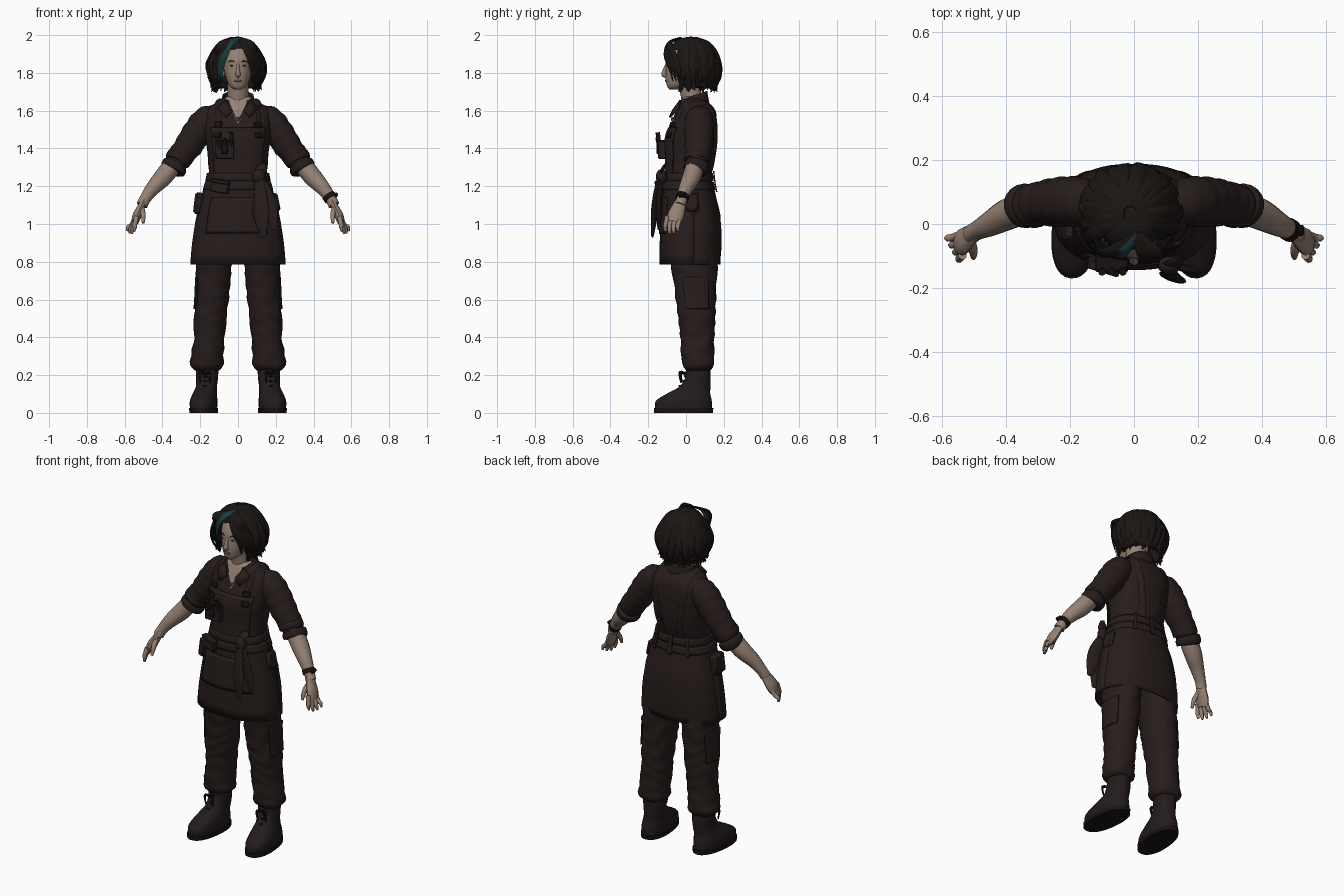
import bpy, bmesh, math, random
from mathutils import Vector, Matrix
from mathutils.bvhtree import BVHTree

random.seed(4)
if "Cube" in bpy.data.objects:
    bpy.data.objects.remove(bpy.data.objects["Cube"])


def material(name, *rgb):
    m = bpy.data.materials.new(name)
    m.use_nodes = True
    m.diffuse_color = (*rgb, 1)
    m.node_tree.nodes["Principled BSDF"].inputs["Base Color"].default_value = (*rgb, 1)
    return m


cloth = material("dark brown cloth", .020, .012, .0115)
leather = material("dark boot leather", .017, .011, .011)
seam = material("black trim", .009, .006, .006)
hair = material("black hair", .011, .008, .007)
teal = material("teal hair streak", .012, .045, .045)
skin = material("skin", .30, .22, .17)
lip = material("lips", .2, .12, .1)
metal = material("dull metal", .06, .055, .05)
parts = []


def finish(name, bm, mat, thick=0, bevel=0):
    bmesh.ops.recalc_face_normals(bm, faces=bm.faces)
    mesh = bpy.data.meshes.new(name)
    bm.to_mesh(mesh)
    bm.free()
    mesh.materials.append(mat)
    obj = bpy.data.objects.new(name, mesh)
    bpy.context.collection.objects.link(obj)
    if thick:
        mod = obj.modifiers.new("thickness", "SOLIDIFY")
        mod.thickness, mod.offset = thick, 0
    if bevel:
        obj.modifiers.new("soft edges", "BEVEL").width = bevel
    parts.append(obj)
    return obj


def build(name, grids, mat, closed=True, thick=0):
    """Skin each grid of point rows; closed grids are tubes with end caps."""
    bm = bmesh.new()
    for rows in grids:
        vs = [[bm.verts.new(p) for p in row] for row in rows]
        n = len(vs[0])
        for low, high in zip(vs, vs[1:]):
            for i in range(n if closed else n - 1):
                j = (i + 1) % n
                bm.faces.new((low[i], low[j], high[j], high[i]))
        if closed and not thick:
            bm.faces.new(vs[0])
            bm.faces.new(vs[-1])
    return finish(name, bm, mat, thick)


def spline(keys, sub=5):
    ext = [keys[0], *keys, keys[-1]]
    out = []
    for quad in zip(ext, ext[1:], ext[2:], ext[3:]):
        for i in range(sub):
            t = i / sub
            out.append([q + t / 2 * (r - p + t * (2 * p - 5 * q + 4 * r - s + t * (3 * (q - r) + s - p)))
                        for p, q, r, s in zip(*quad)])
    return out + [list(keys[-1])]


def sample(curve, z):
    for lo, hi in zip(curve, curve[1:]):
        if z <= hi[0]:
            break
    t = min(1, max(0, (z - lo[0]) / (hi[0] - lo[0] or 1)))
    return [a + (b - a) * t for a, b in zip(lo, hi)]


def wrap(keys, z0, z1, a0=0, a1=360, lift=0, steps=14, n=32, power=2.3, fold=0, side=1):
    """Rows of a body of (z, x, y, half width, half depth) keys; angle zero faces front."""
    curve, rows, full = spline(keys), [], a1 - a0 == 360
    for k in range(steps + 1):
        z = z0 + (z1 - z0) * k / steps
        _, cx, cy, rx, ry = sample(curve, z)
        row = []
        for i in range(n if full else n + 1):
            a = math.radians(a0 + (a1 - a0) * i / n)
            s, c = math.sin(a), math.cos(a)
            f = lift + fold * math.sin(z * 70 + 3 * math.sin(2 * a + z * 13))
            row.append(Vector((side * (cx + math.copysign(abs(s) ** (2 / power), s) * (rx + f)),
                               cy - math.copysign(abs(c) ** (2 / power), c) * (ry + f), z)))
        rows.append(row)
    return rows


def tube(keys, side=1, flat=1, ref=(.3, 1, .2), centre=None, n=10, sub=5, fold=0):
    """Rows along a path of (x, y, z, radius) keys, flattened along ref."""
    pts = spline(keys, sub)
    pos = [Vector((side * p[0], p[1], p[2])) for p in pts]
    rows = []
    for k, p in enumerate(pos):
        t = (pos[min(k + 1, len(pos) - 1)] - pos[max(k - 1, 0)]).normalized()
        out = p - Vector(centre) if centre else Vector((side * ref[0], ref[1], ref[2]))
        across = t.cross(out).normalized()
        up = across.cross(t)
        r = pts[k][3] + fold * math.sin(k * 1.9)
        rows.append([p + (across * math.cos(a) + up * math.sin(a) * flat) * r
                     for a in (math.tau * i / n for i in range(n))])
    return rows


def box(name, centre, size, mat, tilt=(0, 0, 0), bevel=.005):
    bm = bmesh.new()
    bmesh.ops.create_cube(bm, size=1)
    turn = Matrix.Rotation(tilt[2], 4, "Z") @ Matrix.Rotation(tilt[1], 4, "Y") @ Matrix.Rotation(tilt[0], 4, "X")
    bm.transform(Matrix.Translation(centre) @ turn @ Matrix.Diagonal((*size, 1)))
    return finish(name, bm, mat, bevel=bevel)


def ball(name, centre, radii, mat):
    bm = bmesh.new()
    bmesh.ops.create_uvsphere(bm, u_segments=16, v_segments=10, radius=1)
    bm.transform(Matrix.Translation(centre) @ Matrix.Diagonal((*radii, 1)))
    return finish(name, bm, mat)


# Shirt, cut by two planes to open the neckline
torso_keys = [(1.0, 0, .025, .19, .13), (1.16, 0, .015, .165, .125), (1.25, 0, .01, .155, .115),
              (1.35, 0, .025, .16, .125), (1.45, 0, .03, .172, .133), (1.53, 0, .045, .18, .12),
              (1.6, 0, .055, .168, .1), (1.645, 0, .045, .115, .075), (1.675, 0, .04, .06, .055)]
shirt = build("shirt", [wrap(torso_keys, 1.0, 1.675, steps=36, n=48, fold=.0015)], cloth)
shirt.data.materials.append(skin)
bm = bmesh.new()
bm.from_mesh(shirt.data)
for s in (-1, 1):
    bmesh.ops.bisect_plane(bm, geom=bm.verts[:] + bm.edges[:] + bm.faces[:],
                           plane_co=(0, 0, 1.53), plane_no=(s, 0, -.5))
for f in bm.faces:
    c = f.calc_center_median()
    f.material_index = int(c.y < .03 and abs(c.x) < (c.z - 1.53) * .5)
tree = BVHTree.FromBMesh(bm)
bm.to_mesh(shirt.data)
bm.free()


def hug(points, lift, radius):
    out = []
    for p in spline(points, 3):
        loc, nor, _, _ = tree.find_nearest(Vector(p))
        out.append((*(loc + nor * lift), radius))
    return out


# Collar rising toward the back, with two front flaps
band = wrap([(1.59, 0, .035, .1, .085), (1.66, 0, .03, .078, .078)], 1.59, 1.665, 38, 322, steps=4)
for p in sum(band, []):
    p.z += .35 * p.y
build("collar", [band], cloth, closed=False, thick=.01)
for s in (-1, 1):
    flap = [[(s * .062, -.03, 1.655), (s * .028, -.07, 1.6)], [(s * .11, -.04, 1.615), (s * .065, -.086, 1.565)]]
    build("collar_flap", [flap], cloth, closed=False, thick=.01)

# Apron: skirt, front panel, bib, waistband and pockets
skirt_keys = [(.79, 0, .022, .246, .155), (.9, 0, .026, .236, .158), (1.05, 0, .027, .212, .15),
              (1.15, 0, .018, .186, .135), (1.25, 0, .01, .16, .12)]
build("skirt", [wrap(skirt_keys, .785, 1.25, n=48, fold=.001)], cloth, thick=.008)


def panel(name, keys, z0, z1, a0, a1, lift, mat=cloth, thick=.007):
    build(name, [wrap(keys, z0, z1, a0, a1, lift, steps=8, n=20)], mat, closed=False, thick=thick)


panel("front_apron", skirt_keys, .785, 1.24, -95, 95, .004)
panel("apron_pocket", skirt_keys, .95, 1.14, -42, 38, .01)
panel("apron_pocket_seam", skirt_keys, .948, .952, -43, 39, .012, seam, .005)
panel("bib", torso_keys, 1.23, 1.51, -48, 48, .008)
panel("bib_top_seam", torso_keys, 1.487, 1.49, -48, 48, .01, seam, .005)
belt_keys = [(1.16, 0, .015, .185, .136), (1.22, 0, .012, .166, .127), (1.28, 0, .013, .154, .12)]
for z in (1.18, 1.228):
    build("waistband", [wrap(belt_keys, z, z + .042, lift=.004, steps=3, n=48)], cloth, thick=.01)
for a in (148, 180, 212):
    panel("belt_loop", belt_keys, 1.17, 1.28, a - 3, a + 3, .014)
box("waist_pocket", (-.095, -.13, 1.2), (.1, .03, .07), cloth, (0, .15, -.3))
box("waist_pocket_flap", (-.095, -.137, 1.225), (.104, .032, .022), cloth, (0, .15, -.3))
box("right_pouch", (-.21, .0, 1.11), (.045, .1, .115), cloth, (0, .12, 0), .012)
box("left_pouch", (.203, .03, 1.115), (.03, .08, .1), cloth, (0, -.2, 0), .012)

# Chest pocket holding tools
box("chest_pocket", (-.07, -.122, 1.395), (.1, .05, .1), cloth)
box("chest_pocket_rim", (-.07, -.123, 1.44), (.104, .054, .012), seam)
for x, h in ((-.1, .05), (-.07, .04), (-.035, .075)):
    build("pocket_tool", [tube([(x, -.135, 1.38, .009), (x, -.15, 1.41 + h, .012)], sub=2)], seam)
box("tool_clip", (-.07, -.15, 1.4), (.035, .012, .06), seam)

# Cloth tie with a knot and hanging tails
ball("tie_knot", (.11, -.13, 1.25), (.035, .03, .04), cloth)
tails = [[(.11, -.14, 1.26, .022), (.118, -.16, 1.15, .036), (.122, -.168, 1.05, .044), (.135, -.178, .93, .014)],
         [(.11, -.13, 1.25, .018), (.155, -.14, 1.15, .034), (.175, -.142, 1.06, .037), (.195, -.145, .97, .014)],
         [(.1, -.13, 1.24, .02), (.122, -.125, 1.29, .028), (.138, -.105, 1.32, .012)]]
build("tie_tails", [tube(t, flat=.3) for t in tails], cloth)

# Neck, necklace and head
build("neck", [tube([(0, .05, 1.58, .065), (0, .03, 1.67, .056), (0, .01, 1.78, .056)], n=20)], skin)
build("necklace", [tube(hug([(-.05, -.03, 1.645), (-.03, -.06, 1.6), (0, -.08, 1.56), (.03, -.06, 1.6),
                             (.05, -.03, 1.645)], .004, .003), n=6, sub=2)], metal)
ball("pendant", (0, -.073, 1.555), (.008, .006, .012), metal)
head_keys = [(1.712, 0, -.06, .02, .028), (1.73, 0, -.05, .044, .05), (1.77, 0, -.025, .063, .083),
             (1.82, 0, -.01, .074, .097), (1.88, 0, 0, .078, .104), (1.94, 0, .02, .07, .09),
             (1.97, 0, .03, .03, .04)]
build("head", [wrap(head_keys, 1.712, 1.97, steps=28, power=2.1)], skin)
build("nose", [tube([(0, -.1, 1.845, .008), (0, -.113, 1.815, .01), (0, -.116, 1.793, .014),
                     (0, -.105, 1.78, .01)])], skin)
ball("mouth", (0, -.104, 1.758), (.022, .008, .006), lip)
for s in (-1, 1):
    ball("eye", (s * .03, -.097, 1.838), (.012, .006, .0035), seam)
    build("brow", [tube([(s * .014, -.104, 1.856, .002), (s * .034, -.099, 1.863, .003),
                         (s * .052, -.084, 1.856, .002)], n=6)], hair)
    ball("ear", (s * .077, .005, 1.81), (.01, .02, .032), skin)

# Hair: an open shell, a crown and layered wavy locks
cap_keys = [(1.72, -.01, .06, .105, .085), (1.8, -.01, .05, .13, .115), (1.86, -.01, .04, .124, .12),
            (1.92, -.01, .03, .104, .112), (1.96, -.008, .025, .078, .09), (1.983, -.005, .025, .045, .055),
            (1.992, 0, .025, .006, .006)]
build("hair_shell", [wrap(cap_keys, 1.72, 1.93, 60, 300, n=40, fold=.002)], hair, closed=False, thick=.012)
build("hair_crown", [wrap(cap_keys, 1.92, 1.992, steps=8, n=40)], hair)
middle = Vector((-.012, .035, 1.85))
locks = []
for i in range(110):
    a = math.radians(random.uniform(58, 302) if i % 3 else 58 + i * 244 / 110)
    wide, tip = random.uniform(.9, 1.06), random.uniform(0, .05)
    key = []
    for reach, z, r in ((.02, 1.988, .008), (.082, 1.958, .018), (.125, 1.895, .02), (.146, 1.82 + tip / 2, .018),
                        (.138, 1.765 + tip / 2, .014), (.122, 1.72 + tip, .011), (.128, 1.695 + tip, .003)):
        a += random.uniform(-.1, .1)
        reach *= random.uniform(.97, 1.04)
        key.append((middle.x + math.sin(a) * reach * wide, middle.y - math.cos(a) * reach * wide, z, r))
    locks.append(tube(key, flat=.4, centre=middle, n=6, sub=3))
build("hair_locks", locks, hair)


def fringe(name, side, spread, mat):
    strands = []
    for k in spread:
        strands.append(tube([(.012, -.03, 1.985, .012), (side * (.035 + k), -.09, 1.957, .02),
                             (side * (.065 + k), -.1 + k, 1.895, .018), (side * (.083 + k), -.078 + k, 1.825, .014),
                             (side * (.08 + k), -.06 + k, 1.755, .003)], flat=.4, centre=middle, n=6))
    build(name, strands, mat)


fringe("right_fringe", -1, (.028, .042, .055), hair)
fringe("teal_streak", -1, (.004, .015), teal)
fringe("left_fringe", 1, (-.008, .008, .022, .036), hair)

leg_keys = [(.225, .165, .065, .064, .064), (.25, .165, .065, .088, .084), (.3, .163, .062, .086, .086),
            (.4, .152, .06, .081, .09), (.5, .147, .057, .086, .098), (.65, .134, .05, .09, .11),
            (.8, .127, .043, .095, .123), (1.0, .11, .03, .1, .125)]
boot_keys = [(.02, .174, -.014, .07, .152), (.06, .174, -.014, .071, .15), (.085, .172, 0, .067, .132),
             (.11, .169, .02, .061, .107), (.14, .165, .048, .055, .083), (.19, .163, .064, .058, .067),
             (.27, .163, .065, .06, .066)]
sole_keys = [(0, .174, -.015, .073, .157), (.025, .174, -.014, .074, .158)]

# Limbs, boots, straps and hands, one set for each side
for s, label in ((1, "left_"), (-1, "right_")):
    strap = [(s * .115, -.12, 1.46), (s * .12, -.09, 1.55), (s * .115, -.02, 1.65), (s * .11, .06, 1.67),
             (s * .1, .15, 1.58), (s * .08, .19, 1.4), (s * .05, .15, 1.26)]
    build(label + "strap", [tube(hug(strap, .003, .018), flat=.25, centre=(0, .04, 1.4), n=8, sub=2)], cloth)
    for z in (1.475, 1.54):
        spot = hug([(s * .12, -.11, z), (s * .12, -.1, z + .01)], .01, 0)[0]
        box(label + "buckle", spot[:3], (.045, .014, .032), seam, (-.35, 0, s * .5))

    sleeve = [(.11, .065, 1.575, .055), (.165, .07, 1.55, .075), (.215, .07, 1.485, .078),
              (.272, .066, 1.4, .072), (.332, .057, 1.325, .063)]
    build(label + "sleeve", [tube(sleeve, s, n=20, fold=.0025)], cloth)
    for k in (0, 1):
        x, z = .302 + k * .025, 1.365 - k * .045
        cuff = [(x, .06, z, .058), (x + .006, .058, z - .01, .069), (x + .02, .055, z - .032, .068),
                (x + .025, .052, z - .042, .056)]
        build(label + "rolled_cuff", [tube(cuff, s, n=20, sub=3)], cloth)
    forearm = [(.33, .055, 1.33, .05), (.395, .03, 1.25, .049), (.45, 0, 1.19, .039),
               (.49, -.02, 1.135, .03), (.508, -.032, 1.1, .03)]
    build(label + "forearm", [tube(forearm, s, n=16)], skin)
    palm = [(.498, -.025, 1.125, .028), (.515, -.04, 1.085, .037), (.534, -.054, 1.045, .043), (.546, -.064, 1.01, .036)]
    hand = [tube(palm, s, .55, (1, 0, .3), n=12)]
    for k in range(4):
        y, drop, splay = -.098 + k * .022, .012 * abs(k - 1.4), .012 * (k - 2)
        hand.append(tube([(.536, y, 1.04, .014), (.558 + splay / 2, y - .01, .995, .013),
                          (.57 + splay, y - .012, .965 + drop, .011), (.574 + splay, y - .01, .943 + drop, .006)],
                         s, n=8, sub=3))
    hand.append(tube([(.512, -.05, 1.09, .016), (.502, -.085, 1.05, .014), (.502, -.105, 1.005, .008)], s, n=8))
    build(label + "hand", hand, skin)

    build(label + "trouser_leg", [wrap(leg_keys, .225, 1.0, steps=48, fold=.003, power=2.1, side=s)], cloth)
    build(label + "cargo_pocket", [wrap(leg_keys, .55, .72, 60, 125, .002, side=s)], cloth, False, .007)
    boot = wrap(boot_keys, .02, .27, steps=24, side=s)
    sole = wrap(sole_keys, 0, .025, steps=3, side=s)
    laces = [tube([(.145, .025 - d, z, .005), (.165, -.006 - d, z + .008, .006), (.185, .025 - d, z, .005)], s, n=6)
             for z, d in ((.135, .03), (.16, .008), (.185, 0), (.205, 0))]
    laces += [tube([(.165, .0, .2, .005), (.165 + w, -.03, .215, .008), (.165 + w, -.025, .16, .004)], s, n=6)
              for w in (-.025, .025)]
    turn = Matrix.Translation((s * .165, .07, 0)) @ Matrix.Rotation(s * .1, 4, "Z") @ Matrix.Translation((-s * .165, -.07, 0))
    for name, grids, mat in (("boot", [boot], leather), ("sole", [sole], seam), ("laces", laces, seam)):
        build(label + name, grids, mat).data.transform(turn)

# Wristwatch on the left arm
build("watch_band", [tube([(.478, -.014, 1.152, .036), (.492, -.022, 1.132, .036)], n=16)], seam)
box("watch_face", (.515, -.02, 1.15), (.02, .035, .035), seam, (0, .7, 0))

for obj in bpy.context.selected_objects:
    obj.select_set(False)
for obj in parts:
    obj.select_set(True)
bpy.context.view_layer.objects.active = parts[0]
bpy.ops.object.shade_smooth_by_angle(angle=math.radians(50))
